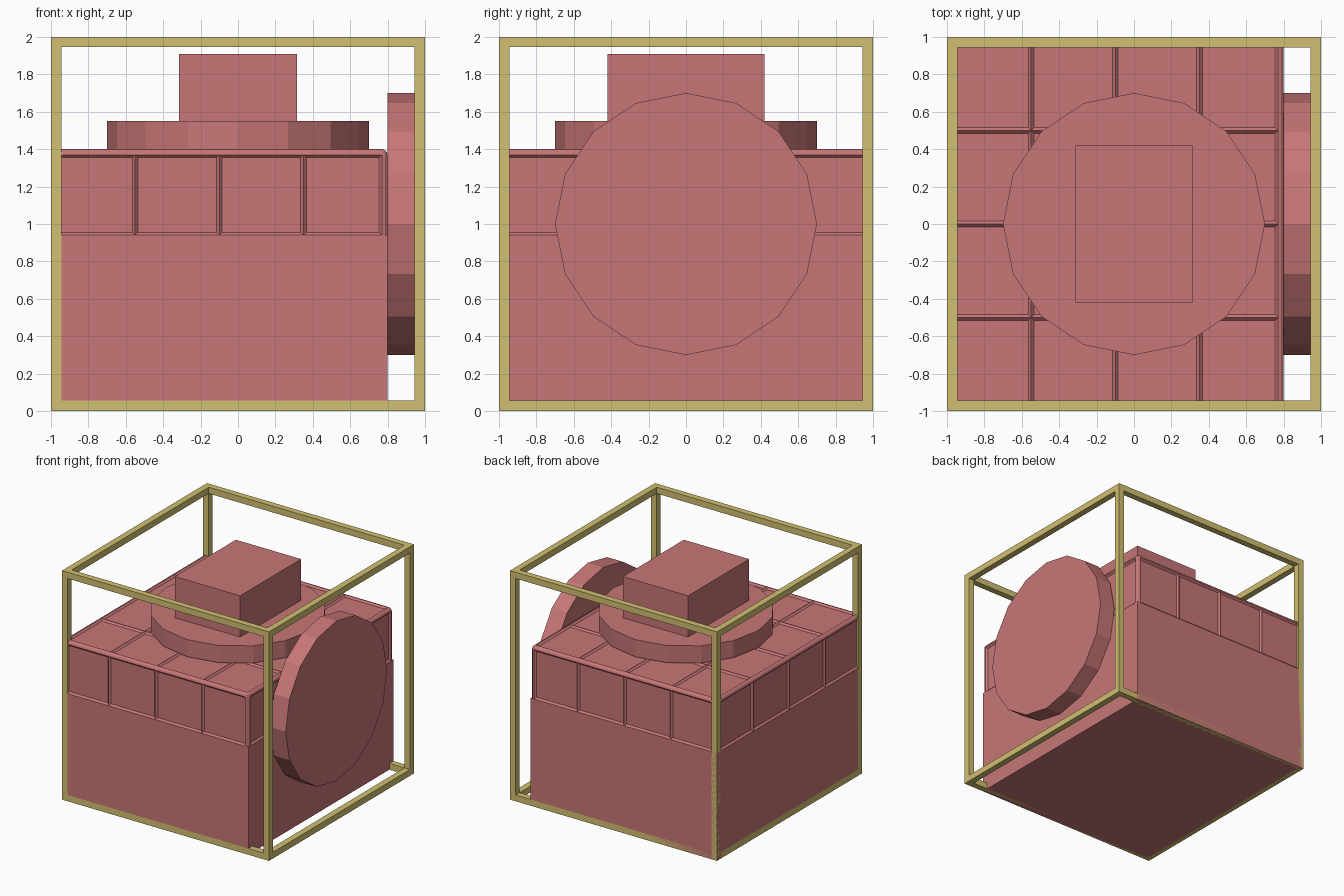
import bpy
import bmesh
import math
from mathutils import Matrix, Vector

if "Cube" in bpy.data.objects:
    bpy.data.objects.remove(bpy.data.objects["Cube"])


def material(name, rgb):
    mat = bpy.data.materials.new(name)
    mat.diffuse_color = (*rgb, 1)
    mat.use_nodes = True
    mat.node_tree.nodes["Principled BSDF"].inputs["Base Color"].default_value = mat.diffuse_color
    return mat


RED = material("dusty red", (0.58, 0.183, 0.183))
OLIVE = material("olive yellow", (0.64, 0.525, 0.165))


def finish(name, bm, mat):
    mesh = bpy.data.meshes.new(name)
    bm.to_mesh(mesh)
    bm.free()
    mesh.materials.append(mat)
    obj = bpy.data.objects.new(name, mesh)
    bpy.context.collection.objects.link(obj)
    return obj


def add_box(bm, lo, hi):
    lo, hi = Vector(lo), Vector(hi)
    size = Matrix.Diagonal((*(hi - lo), 1))
    bmesh.ops.create_cube(bm, size=1, matrix=Matrix.Translation((lo + hi) / 2) @ size)


def box(name, lo, hi, mat):
    bm = bmesh.new()
    add_box(bm, lo, hi)
    return finish(name, bm, mat)


def disc(name, centre, axis, mat):
    bm = bmesh.new()
    rot = Matrix.Rotation(math.pi / 2, 4, 'Y') if axis == 'X' else Matrix()
    bmesh.ops.create_cone(bm, cap_ends=True, segments=16, radius1=0.7, radius2=0.7,
                          depth=0.15, matrix=Matrix.Translation(centre) @ rot)
    return finish(name, bm, mat)


# Square-section cage around everything
T = 0.055
bm = bmesh.new()
for a in (-1, 1 - T):
    for b in (-1, 1 - T):
        add_box(bm, (a, b, 0), (a + T, b + T, 2))
        add_box(bm, (-1 + T, a, b + 1), (1 - T, a + T, b + 1 + T))
        add_box(bm, (a, -1 + T, b + 1), (a + T, 1 - T, b + 1 + T))
finish("cage_frame", bm, OLIVE)

# Plain lower block
SPLIT = 0.94
box("lower_block", (-1, -1, 0), (0.8, 1, SPLIT), RED)

# Upper block with rounded edges and recessed panels between ridges
bm = bmesh.new()
add_box(bm, (-1, -1, SPLIT), (0.8, 1, 1.4))
edges = [e for e in bm.edges if any(v.co.z > 1.3 for v in e.verts)]
bmesh.ops.bevel(bm, geom=edges, offset=0.03, offset_type='OFFSET', segments=3,
                profile=0.5, affect='EDGES')
cuts = [((x, 0, 0), (1, 0, 0)) for x in (-0.55, -0.1, 0.35)]
cuts += [((0, y, 0), (0, 1, 0)) for y in (-0.5, 0, 0.5)]
for co, no in cuts:
    bmesh.ops.bisect_plane(bm, geom=bm.verts[:] + bm.edges[:] + bm.faces[:],
                           plane_co=co, plane_no=no)
bm.normal_update()
panels = [f for f in bm.faces if f.calc_area() > 0.05 and f.normal.z > -0.5]
bmesh.ops.inset_individual(bm, faces=panels, thickness=0.015, depth=-0.015,
                           use_even_offset=True)
finish("panelled_upper_block", bm, RED)

# Round plates and the top box
disc("top_disc", (0, 0, 1.475), 'Z', RED)
disc("side_disc", (0.875, 0, 1), 'X', RED)
box("top_box", (-0.315, -0.42, 1.55), (0.315, 0.42, 1.91), RED)
